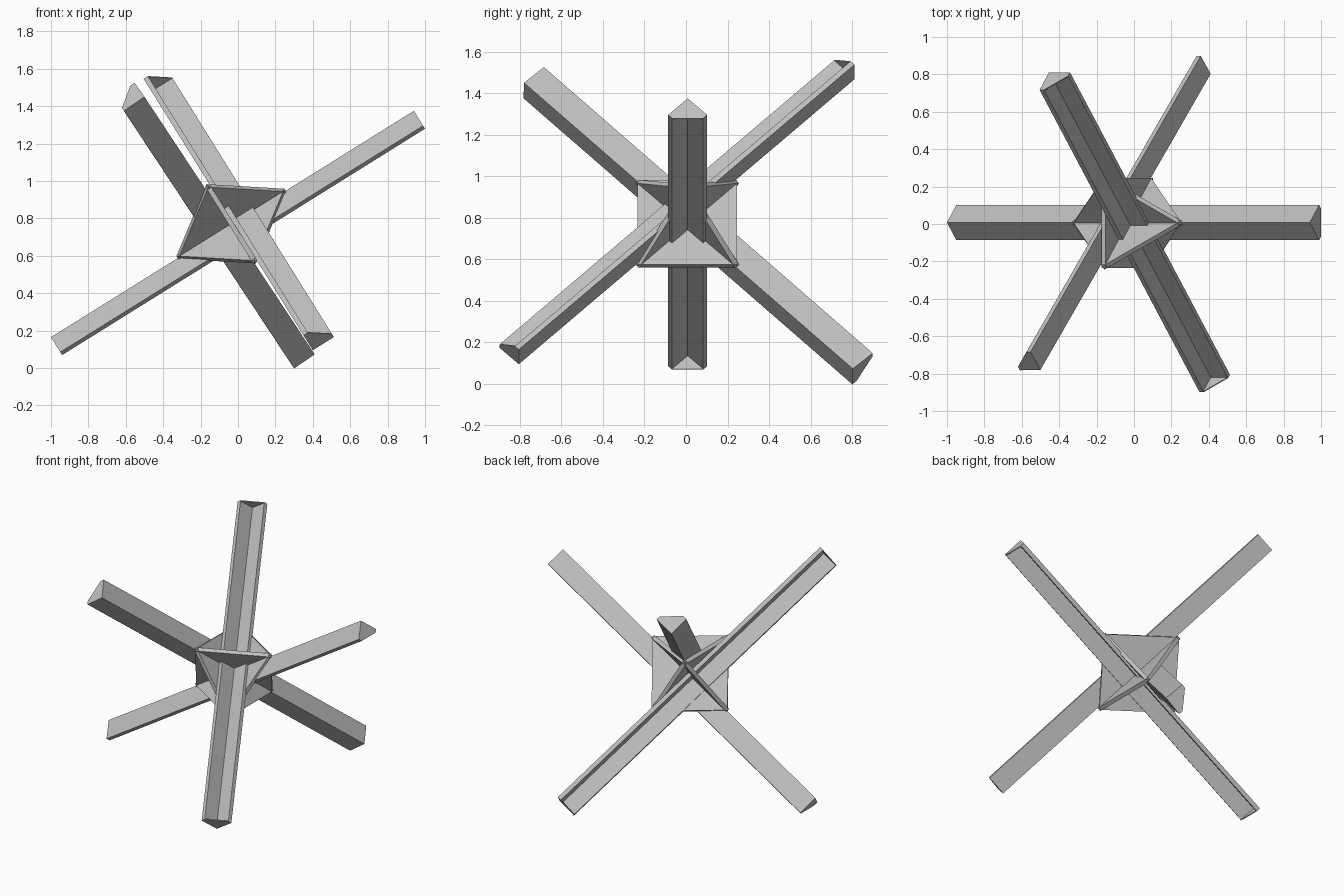
import bpy
import bmesh
from mathutils import Vector

cube = bpy.data.objects.get("Cube")
if cube:
    bpy.data.objects.remove(cube, do_unlink=True)

steel = bpy.data.materials.new("grey_steel")
steel.use_nodes = True
GREY = (0.52, 0.52, 0.52, 1.0)
steel.diffuse_color = GREY
steel.node_tree.nodes["Principled BSDF"].inputs["Base Color"].default_value = GREY


def prism(bm, profile, origin, u, v, along):
    """Extrude a flat profile, given on axes u and v, by the vector along."""
    ring = [bm.verts.new(origin + u * p + v * q) for p, q in profile]
    face = bm.faces.new(ring)
    moved = bmesh.ops.extrude_face_region(bm, geom=[face], use_keep_orig=True)
    verts = [g for g in moved["geom"] if isinstance(g, bmesh.types.BMVert)]
    bmesh.ops.translate(bm, verts=verts, vec=along)


def finish(name, bm):
    bmesh.ops.recalc_face_normals(bm, faces=bm.faces)
    mesh = bpy.data.meshes.new(name)
    bm.to_mesh(mesh)
    bm.free()
    mesh.materials.append(steel)
    obj = bpy.data.objects.new(name, mesh)
    bpy.context.collection.objects.link(obj)


# Angle iron section: outer corner at zero, opening along the second axis
LEG, WALL = 0.094, 0.019
tip, deep, inner = LEG - WALL, LEG + WALL, 2 * WALL
ANGLE = [(0, 0), (LEG, LEG), (tip, deep), (0, inner), (-tip, deep), (-LEG, LEG)]
CAP = [(0, inner), (tip, deep), (-tip, deep)]
CAP_THICK = 0.006


def beam(name, start, end, opening):
    start, end = Vector(start), Vector(end)
    d = (end - start).normalized()
    v = Vector(opening)
    v = (v - d * v.dot(d)).normalized()
    u = v.cross(d)
    bm = bmesh.new()
    prism(bm, ANGLE, start, u, v, end - start)
    # Closed ends
    prism(bm, CAP, start, u, v, d * CAP_THICK)
    prism(bm, CAP, end, u, v, -d * CAP_THICK)
    finish(name, bm)


# Three crossing beams, nearly at right angles to each other
beam("side_beam", (-1.0, 0.008, 0.165), (0.94, 0.008, 1.375), (0.53, 0, -0.85))
beam("front_beam", (0.40, -0.805, 0.095), (-0.455, 0.811, 1.467), (0.335, -0.5, 0.8))
beam("rear_beam", (0.41, 0.803, 0.073), (-0.50, -0.78, 1.45), (-0.866, 0.5, 0))

# Square gusset plates with their corners on the beam directions
centre = Vector((-0.036, 0.006, 0.771))
a = Vector((0.848, 0, 0.529))
b = Vector((-0.374, 0.707, 0.6))
c = Vector((-0.374, -0.707, 0.6))
R, THICK = 0.34, 0.026
DIAMOND = [(R, 0), (0, R), (-R, 0), (0, -R)]
for name, u, v, n in (("upper_gusset", a, b, c),
                      ("rear_gusset", a, c, b),
                      ("cross_gusset", b, c, a)):
    bm = bmesh.new()
    prism(bm, DIAMOND, centre - n * THICK / 2, u, v, n * THICK)
    finish(name, bm)
